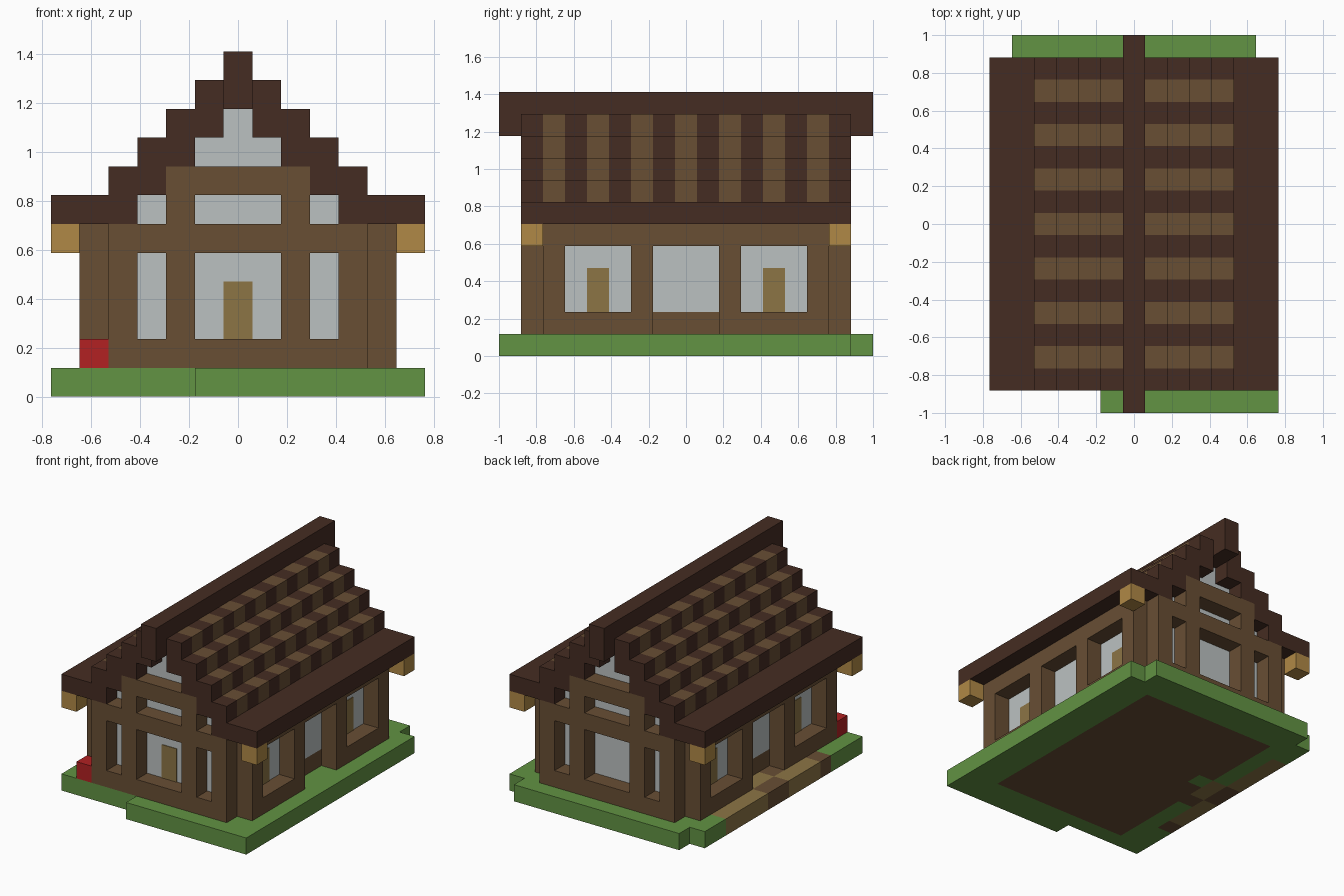
import bpy, bmesh
from mathutils import Matrix, Vector

U = 2 / 17  # one block

cube = bpy.data.objects.get("Cube")
if cube:
    bpy.data.objects.remove(cube, do_unlink=True)


def material(name, rgb):
    lin = [(c / 255 / 12.92) if c < 11 else ((c / 255 + 0.055) / 1.055) ** 2.4 for c in rgb]
    m = bpy.data.materials.new(name)
    m.use_nodes = True
    m.diffuse_color = (*lin, 1)
    m.node_tree.nodes["Principled BSDF"].inputs["Base Color"].default_value = (*lin, 1)
    return m


GREEN = material("grass green", (98, 147, 67))
BROWN = material("timber brown", (104, 78, 52))
DARK = material("dark roof brown", (69, 44, 34))
WHITE = material("plaster grey", (187, 193, 193))
TAN = material("path tan", (140, 117, 69))
GOLD = material("light wood", (176, 137, 70))
RED = material("red", (178, 33, 34))


def build(name, mat, boxes):
    """Join boxes (x0, x1, y0, y1, z0, z1), in blocks, into one object."""
    bm = bmesh.new()
    for x0, x1, y0, y1, z0, z1 in boxes:
        mid = Vector((x0 + x1, y0 + y1, z0 + z1)) * U / 2
        size = Vector((x1 - x0, y1 - y0, z1 - z0)) * U
        bmesh.ops.create_cube(bm, size=1, matrix=Matrix.LocRotScale(mid, None, size))
    me = bpy.data.meshes.new(name)
    bm.to_mesh(me)
    bm.free()
    me.materials.append(mat)
    ob = bpy.data.objects.new(name, me)
    bpy.context.collection.objects.link(ob)
    return ob


def flip_x(boxes):
    return boxes + [(-b, -a, *rest) for a, b, *rest in boxes]


def flip_y(boxes):
    return boxes + [(a, b, -d, -c, *rest) for a, b, c, d, *rest in boxes]


# Lawn around the floor, with front and back strips and a gap for the path
build("lawn", GREEN, [
    (-1.5, 6.5, -8.5, -7.5, 0, 1), (-5.5, 5.5, 7.5, 8.5, 0, 1),
    (-6.5, 6.5, -7.5, -6.5, 0, 1), (-6.5, 6.5, 6.5, 7.5, 0, 1),
    (4.5, 6.5, -6.5, 6.5, 0, 1),
    (-6.5, -5.5, -6.5, -4.5, 0, 1), (-6.5, -5.5, 5.5, 6.5, 0, 1),
    (-5.5, -4.5, -6.5, -1.5, 0, 1), (-5.5, -4.5, 1.5, 6.5, 0, 1),
    (-4.5, -3.5, 0.5, 1.5, 0, 1)])
build("floor", BROWN, [
    (-3.5, 4.5, -6.5, 6.5, 0, 1),
    (-4.5, -3.5, -6.5, 0.5, 0, 1), (-4.5, -3.5, 1.5, 6.5, 0, 1)])

# Path along one side, leading to the recessed bay
path = [(-6, y) for y in range(-4, 6)] + [(-5, y) for y in (-1, 0, 1)]
worn = {(-6, -4), (-6, 0), (-6, 1), (-5, -1)}
for name, mat, old in (("path", TAN, False), ("worn_path", BROWN, True)):
    build(name, mat, [(x - .5, x + .5, y - .5, y + .5, 0, 1)
                      for x, y in path if ((x, y) in worn) == old])

# Plastered core, stepped up into the gables
build("core_base", BROWN, [(-4.5, 4.5, -6.5, 6.5, 1, 2)])
build("core_walls", WHITE, [(-4.5, 4.5, -6.5, 6.5, 2, 6)] +
      [(-w, w, -6.5, 6.5, z, z + 1) for z, w in enumerate((3.5, 2.5, 1.5, .5), 6)])

# Timber frames on the two ends
end = [(-4.5, 4.5, 1, 2), (-4.5, 4.5, 5, 6), (-2.5, 2.5, 7, 8),
       (1.5, 2.5, 2, 5), (-2.5, -1.5, 2, 5), (3.5, 4.5, 2, 5), (-4.5, -3.5, 2, 5),
       (1.5, 2.5, 6, 7), (-2.5, -1.5, 6, 7)]
build("end_frames", BROWN, flip_y([(a, b, -7.5, -6.5, c, d) for a, b, c, d in end]))

# Timber frames on the two long sides, open in the middle bay
bay = [(4.5, 5.5, 1.5, 6.5, 1, 2), (4.5, 5.5, 1.5, 2.5, 2, 5), (4.5, 5.5, 5.5, 6.5, 2, 5)]
build("side_frames", BROWN, flip_x(flip_y(bay) + [(4.5, 5.5, -6.5, 6.5, 5, 6)]))

# Tan panels in the windows
T = 0.04
build("front_window_panel", TAN, [(-.5, .5, -6.5 - T, -6.5, 2, 4)])
build("side_window_panels", TAN, flip_x(flip_y([(4.5, 4.5 + T, 3.5, 4.5, 2, 4)])))

# Corner brackets under the eaves and the red block by the front corner
build("eave_brackets", GOLD, flip_x(flip_y([(5.5, 6.5, 6.5, 7.5, 5, 6)])))
build("red_block", RED, [(-5.5, -4.5, -7.5, -6.5, 1, 2)])

# Stepped roof: dark eaves, then rows in alternating stripes
build("eaves", DARK, flip_x([(3.5, 6.5, -7.5, 7.5, 6, 7)]))
steps = [(z, max(9.5 - z, 0), 11.5 - z) for z in range(7, 11)]
for name, mat, odd in (("roof_dark_stripes", DARK, 1), ("roof_brown_stripes", BROWN, 0)):
    build(name, mat, flip_x([(a, b, y - .5, y + .5, z, z + 1)
                             for z, a, b in steps for y in range(-7, 8) if y % 2 == odd]))
build("ridge", DARK, [(-.5, .5, -8.5, 8.5, 11, 12)] + flip_y([(-.5, .5, 7.5, 8.5, 10, 11)]))
